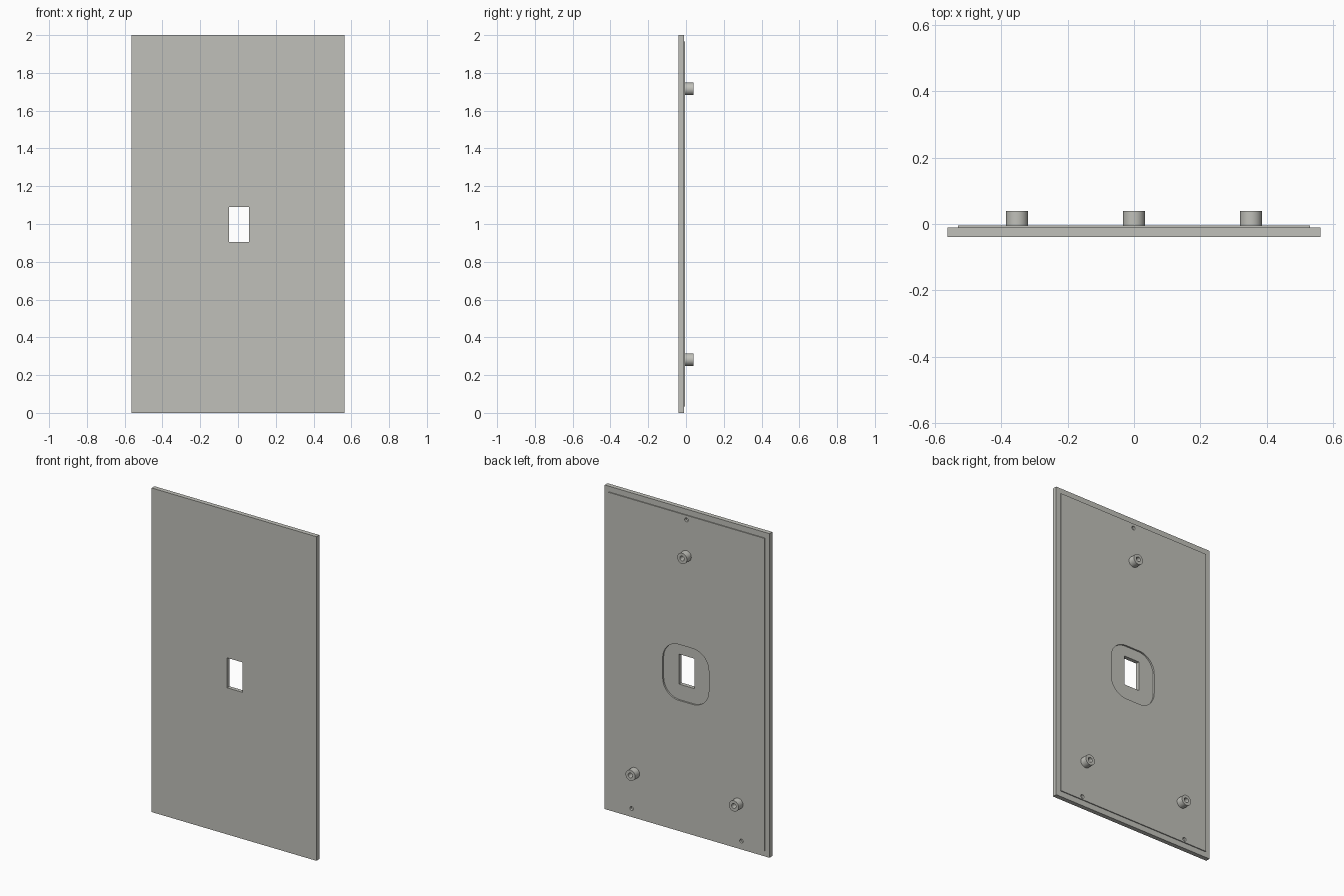
import bpy, bmesh, math
from mathutils import Matrix, Vector

if "Cube" in bpy.data.objects:
    bpy.data.objects.remove(bpy.data.objects["Cube"])

FRONT, BACK, STEP, TOP = -0.0385, -0.0105, -0.0045, 0.0385

grey = bpy.data.materials.new("warm light grey")
grey.diffuse_color = (0.53, 0.53, 0.49, 1)
grey.use_nodes = True
grey.node_tree.nodes["Principled BSDF"].inputs["Base Color"].default_value = grey.diffuse_color


def prism(name, outline, y0, y1):
    """Extrude an x-z outline from y0 to y1."""
    bm = bmesh.new()
    face = bm.faces.new([bm.verts.new((x, y0, z)) for x, z in outline])
    new = bmesh.ops.extrude_face_region(bm, geom=[face])["geom"]
    verts = [v for v in new if isinstance(v, bmesh.types.BMVert)]
    bmesh.ops.translate(bm, vec=Vector((0, y1 - y0, 0)), verts=verts)
    bmesh.ops.recalc_face_normals(bm, faces=bm.faces)
    mesh = bpy.data.meshes.new(name)
    bm.to_mesh(mesh)
    bm.free()
    mesh.materials.append(grey)
    obj = bpy.data.objects.new(name, mesh)
    bpy.context.collection.objects.link(obj)
    return obj


def rounded(cx, cz, w, h, r=0.0, n=12):
    """Rectangle outline, with optional round corners."""
    pts = []
    for k, (sx, sz) in enumerate([(1, 1), (-1, 1), (-1, -1), (1, -1)]):
        px, pz = cx + sx * (w / 2 - r), cz + sz * (h / 2 - r)
        if r == 0:
            pts.append((px, pz))
            continue
        for i in range(n + 1):
            a = math.pi / 2 * (k + i / n)
            pts.append((px + r * math.cos(a), pz + r * math.sin(a)))
    return pts


def circle(cx, cz, r, n=32):
    return [(cx + r * math.cos(2 * math.pi * i / n),
             cz + r * math.sin(2 * math.pi * i / n)) for i in range(n)]


def combine(obj, tool, operation):
    """Apply a boolean and remove the tool."""
    mod = obj.modifiers.new(operation, "BOOLEAN")
    mod.operation, mod.solver, mod.object = operation, "EXACT", tool
    bpy.context.view_layer.objects.active = obj
    bpy.ops.object.modifier_apply(modifier=mod.name)
    bpy.data.objects.remove(tool)


def shade(obj):
    bpy.ops.object.select_all(action="DESELECT")
    obj.select_set(True)
    bpy.context.view_layer.objects.active = obj
    bpy.ops.object.shade_smooth_by_angle(angle=math.radians(30))


# Cover plate with a raised step on the back
plate = prism("cover_plate", rounded(0, 1, 1.125, 2), FRONT, BACK)
combine(plate, prism("step", rounded(0, 1, 1.063, 1.93), BACK - 0.01, STEP), "UNION")

# Rounded recess and the window through it
combine(plate, prism("recess", rounded(0.005, 0.982, 0.315, 0.345, 0.11),
                     STEP - 0.01, 0.02), "DIFFERENCE")
combine(plate, prism("window", rounded(0.005, 0.997, 0.105, 0.185), -0.1, 0.1), "DIFFERENCE")

# Small blind holes by the edge
for x, z in [(0, 1.937), (0.375, 0.055), (-0.375, 0.055)]:
    combine(plate, prism("hole", circle(x, z, 0.012, 24), STEP - 0.015, 0.02), "DIFFERENCE")
shade(plate)

# Screw bosses with blind bores
for name, x, z in [("top_boss", 0, 1.715), ("left_boss", -0.353, 0.282),
                   ("right_boss", 0.353, 0.282)]:
    boss = prism(name, circle(x, z, 0.033), STEP - 0.002, TOP)
    combine(boss, prism("bore", circle(x, z, 0.015, 24), STEP, 0.1), "DIFFERENCE")
    shade(boss)
